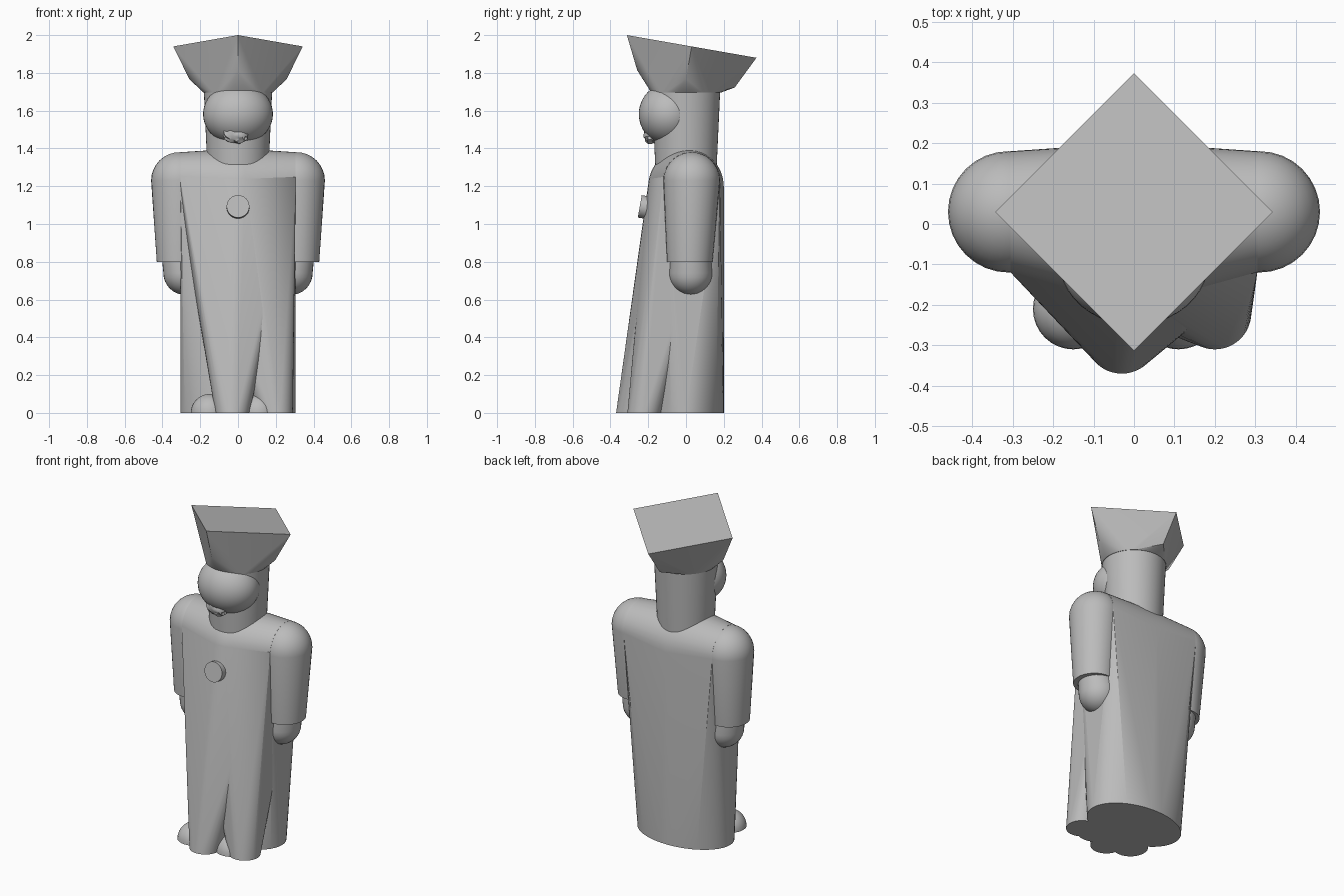
import bpy, bmesh, math, random
from mathutils import Vector, Matrix

if "Cube" in bpy.data.objects:
    bpy.data.objects.remove(bpy.data.objects["Cube"], do_unlink=True)
random.seed(4)

stone = bpy.data.materials.new("grey stone")
stone.use_nodes = True
GREY = (0.5, 0.5, 0.5, 1)
stone.diffuse_color = GREY
stone.node_tree.nodes["Principled BSDF"].inputs["Base Color"].default_value = GREY


def finish(name, bm, angle=30):
    bmesh.ops.recalc_face_normals(bm, faces=bm.faces)
    mesh = bpy.data.meshes.new(name)
    bm.to_mesh(mesh)
    bm.free()
    mesh.materials.append(stone)
    obj = bpy.data.objects.new(name, mesh)
    bpy.context.collection.objects.link(obj)
    bpy.ops.object.select_all(action="DESELECT")
    obj.select_set(True)
    bpy.context.view_layer.objects.active = obj
    bpy.ops.object.shade_smooth_by_angle(angle=math.radians(angle))
    return obj


def ball(center, r, n=32):
    """Points of a sphere."""
    c, pts = Vector(center), []
    for i in range(n // 2 + 1):
        a = math.pi * i / (n // 2)
        for j in range(n if 0 < i < n // 2 else 1):
            b = math.tau * j / n
            pts.append(c + r * Vector((math.sin(a) * math.cos(b),
                                       math.sin(a) * math.sin(b), math.cos(a))))
    return pts


def ring(center, rx, ry, axis="Z", n=48):
    """Points of an ellipse facing along Z or X."""
    c, pts = Vector(center), []
    for j in range(n):
        u, v = rx * math.cos(math.tau * j / n), ry * math.sin(math.tau * j / n)
        pts.append(c + Vector((u, v, 0) if axis == "Z" else (0, u, v)))
    return pts


def diamond(half, y, z, slope):
    """Four corners of a square turned on its point and tipped backwards."""
    return [Vector((dx * half, y + dy * half, z - slope * dy * half))
            for dx, dy in ((0, -1), (1, 0), (0, 1), (-1, 0))]


def hull(name, pts, angle=30):
    bm = bmesh.new()
    for p in pts:
        bm.verts.new(p)
    res = bmesh.ops.convex_hull(bm, input=bm.verts)
    spare = {g for g in res["geom_interior"] + res["geom_unused"]
             if isinstance(g, bmesh.types.BMVert)}
    bmesh.ops.delete(bm, geom=list(spare), context="VERTS")
    bmesh.ops.dissolve_limit(bm, angle_limit=0.002, verts=bm.verts, edges=bm.edges)
    return finish(name, bm, angle)


def ellipsoid(name, center, radii):
    bm = bmesh.new()
    bmesh.ops.create_uvsphere(bm, u_segments=40, v_segments=24, radius=1,
                              matrix=Matrix.Translation(center) @ Matrix.Diagonal((*radii, 1)))
    return finish(name, bm)


# Robe and its front folds, all draped from the same chest
chest = ball((0, 0, 1.2), 0.2)
for side in (-1, 1):
    chest += ring((side * 0.305, 0.03, 1.23), 0.15, 0.15, "X")
hull("robe", chest + ring((0, 0, 0), 0.305, 0.2))
hull("middle_fold", chest + ring((-0.03, -0.28, 0), 0.09, 0.09))
hull("left_fold", chest + ring((0.2, -0.22, 0), 0.09, 0.09))

# Sleeves, hands and feet
for side, label in ((-1, "right"), (1, "left")):
    hull(label + "_sleeve", ball((side * 0.31, 0.03, 1.23), 0.15)
         + ring((side * 0.31, 0.02, 0.8), 0.12, 0.12))
    hull(label + "_hand", ball((side * 0.28, 0.025, 0.74), 0.115)
         + ball((side * 0.31, 0.025, 0.9), 0.1))
for label, x in (("right", -0.15), ("left", 0.11)):
    bm = bmesh.new()
    bmesh.ops.create_uvsphere(bm, u_segments=32, v_segments=16, radius=0.1,
                              matrix=Matrix.Translation((x, -0.21, 0)))
    bmesh.ops.bisect_plane(bm, geom=bm.verts[:] + bm.edges[:] + bm.faces[:], dist=1e-5,
                           plane_co=(0, 0, 0), plane_no=(0, 0, -1), clear_outer=True)
    bmesh.ops.holes_fill(bm, edges=[e for e in bm.edges if e.is_boundary])
    finish(label + "_foot", bm)

# Head, face and rough mouth
hull("head", ring((0, 0, 1.25), 0.16, 0.16) + ring((0, 0, 1.75), 0.183, 0.183))
ellipsoid("face", (0, -0.09, 1.582), (0.185, 0.16, 0.163))
bm = bmesh.new()
bmesh.ops.create_icosphere(bm, subdivisions=3, radius=1)
for v in bm.verts:
    v.co *= random.uniform(0.85, 1.1)
bmesh.ops.transform(bm, verts=bm.verts, matrix=Matrix.Translation((-0.01, -0.19, 1.475))
                    @ Matrix.Diagonal((0.07, 0.035, 0.05, 1)))
finish("mouth", bm)

# Square cap, tipped backwards
hull("cap", diamond(0.343, 0.03, 1.94, 0.175) + diamond(0.258, 0, 1.768, 0.175)
     + ring((0, 0, 1.695), 0.183, 0.183), angle=20)

# Round medallion on the chest
bm = bmesh.new()
bmesh.ops.create_cone(bm, cap_ends=True, segments=48, radius1=0.06, radius2=0.06, depth=0.04,
                      matrix=Matrix.Translation((0, -0.225, 1.09))
                      @ Matrix.Rotation(math.radians(80), 4, "X"))
finish("medallion", bm)
